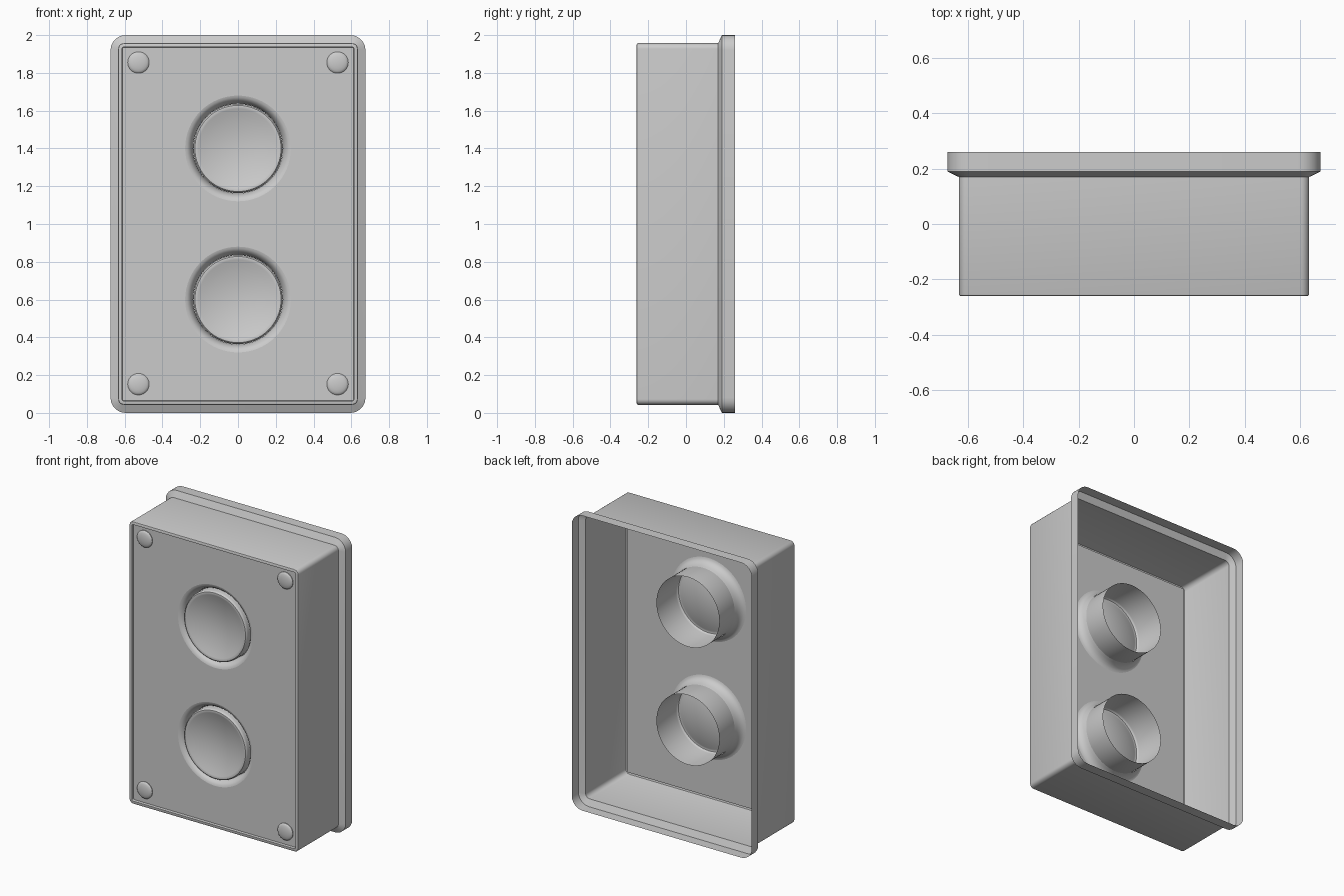
import bpy, bmesh, math
from mathutils import Vector

if "Cube" in bpy.data.objects:
    bpy.data.objects.remove(bpy.data.objects["Cube"])

PANEL_Y = -0.243
BUTTON_Z = (0.6, 1.4)
HOLE_R = 0.28


def finish(name, bm):
    bmesh.ops.remove_doubles(bm, verts=bm.verts, dist=1e-5)
    bmesh.ops.recalc_face_normals(bm, faces=bm.faces)
    me = bpy.data.meshes.new(name)
    bm.to_mesh(me)
    bm.free()
    ob = bpy.data.objects.new(name, me)
    bpy.context.collection.objects.link(ob)
    bpy.ops.object.select_all(action='DESELECT')
    ob.select_set(True)
    bpy.context.view_layer.objects.active = ob
    bpy.ops.object.shade_smooth_by_angle(angle=math.radians(35))
    return ob


def rounded_rect(w, h, r, y, n=6):
    """Loop of points in the xz plane, centred on z = 1."""
    pts = []
    for i, (sx, sz) in enumerate(((1, 1), (-1, 1), (-1, -1), (1, -1))):
        for k in range(n + 1):
            a = math.pi / 2 * (i + k / n)
            pts.append(Vector((sx * (w - r) + r * math.cos(a), y,
                               1 + sz * (h - r) + r * math.sin(a))))
    return pts


def circle(r, y, x, z, n=64):
    return [Vector((x + r * math.cos(2 * math.pi * i / n), y,
                    z + r * math.sin(2 * math.pi * i / n))) for i in range(n)]


def loft(name, loops, cap=False):
    bm = bmesh.new()
    rows = [[bm.verts.new(p) for p in loop] for loop in loops]
    for a, b in zip(rows, rows[1:]):
        for i in range(len(a)):
            j = (i + 1) % len(a)
            bm.faces.new((a[i], a[j], b[j], b[i]))
    if cap:
        bm.faces.new(rows[-1])
    return finish(name, bm)


# Open-backed shell: rear flange, chamfer, side walls, thin front lip
shell = [(0.675, 1.0, 0.08, 0.26), (0.675, 1.0, 0.08, 0.19),
         (0.634, 0.957, 0.03, 0.17), (0.634, 0.957, 0.03, -0.254),
         (0.632, 0.955, 0.028, -0.259), (0.628, 0.951, 0.024, -0.261),
         (0.614, 0.937, 0.01, -0.261), (0.612, 0.935, 0.008, PANEL_Y)]
loft("box_shell", [rounded_rect(*s) for s in shell])

# Front panel with two round holes
bm = bmesh.new()
for loop in [rounded_rect(0.612, 0.935, 0.008, PANEL_Y)] + \
        [circle(HOLE_R, PANEL_Y, 0, z) for z in BUTTON_Z]:
    vs = [bm.verts.new(p) for p in loop]
    for i in range(len(vs)):
        bm.edges.new((vs[i - 1], vs[i]))
bmesh.ops.triangle_fill(bm, use_beauty=True, use_dissolve=False, edges=bm.edges[:])
finish("front_panel", bm)

# Recessed collars and dished buttons with open rear sleeves
collar = [(HOLE_R, 0), (0.269, 0.003), (0.258, 0.011), (0.248, 0.024),
          (0.241, 0.042), (0.237, 0.06)]
button = [(0.236, -0.02), (0.236, PANEL_Y + 0.012), (0.234, PANEL_Y + 0.004),
          (0.228, PANEL_Y - 0.002), (0.219, PANEL_Y - 0.003), (0.21, PANEL_Y)]
button += [(0.21 * t, PANEL_Y + 0.035 * (1 - t * t))
           for t in (0.85, 0.7, 0.5, 0.3, 0.1)]
for tag, z in zip(("lower", "upper"), BUTTON_Z):
    loft(tag + "_collar", [circle(r, PANEL_Y + d, 0, z) for r, d in collar])
    loft(tag + "_button", [circle(r, y, 0, z) for r, y in button], cap=True)

# Domed corner screws
dome = [(0.057, 0), (0.057, 0.004), (0.053, 0.009), (0.044, 0.013),
        (0.03, 0.016), (0.012, 0.018)]
for x in (-0.527, 0.527):
    for z in (0.152, 1.855):
        loft("corner_screw", [circle(r, PANEL_Y - d, x, z, 32) for r, d in dome], cap=True)
